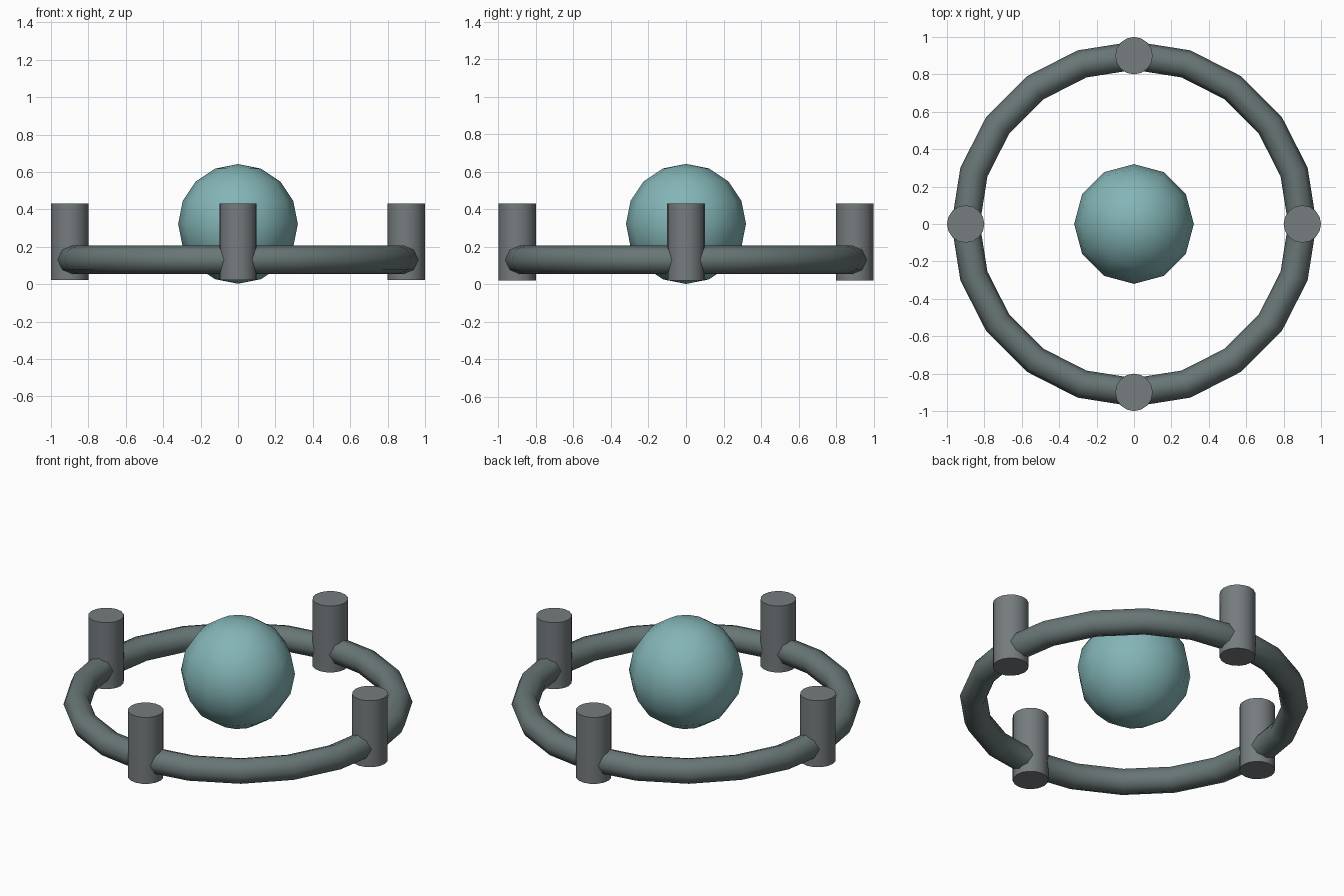
import bpy
import math

if "Cube" in bpy.data.objects:
    bpy.data.objects.remove(bpy.data.objects["Cube"])


def material(name, rgb):
    mat = bpy.data.materials.new(name)
    mat.diffuse_color = (*rgb, 1)
    mat.use_nodes = True
    mat.node_tree.nodes["Principled BSDF"].inputs["Base Color"].default_value = mat.diffuse_color
    return mat


def finish(name, mat, angle=180):
    obj = bpy.context.object
    obj.name = name
    obj.data.materials.append(mat)
    bpy.ops.object.shade_smooth_by_angle(angle=math.radians(angle))
    return obj


teal = material("teal", (0.23, 0.46, 0.47))
dark_grey = material("dark_grey", (0.14, 0.18, 0.18))
grey = material("grey", (0.18, 0.20, 0.21))

# Central ball
bpy.ops.mesh.primitive_uv_sphere_add(segments=12, ring_count=8, radius=0.32,
                                     location=(0, 0, 0.322))
finish("ball", teal)

# Surrounding ring
bpy.ops.mesh.primitive_torus_add(major_segments=20, minor_segments=8,
                                 major_radius=0.9, minor_radius=0.076,
                                 location=(0, 0, 0.13))
finish("ring", dark_grey)

# Four upright posts spaced around the ring
for i, side in enumerate(("right", "back", "left", "front")):
    a = i * math.pi / 2
    bpy.ops.mesh.primitive_cylinder_add(
        vertices=16, radius=0.1, depth=0.41,
        location=(0.9 * math.cos(a), 0.9 * math.sin(a), 0.226))
    finish(side + "_post", grey, 40)
